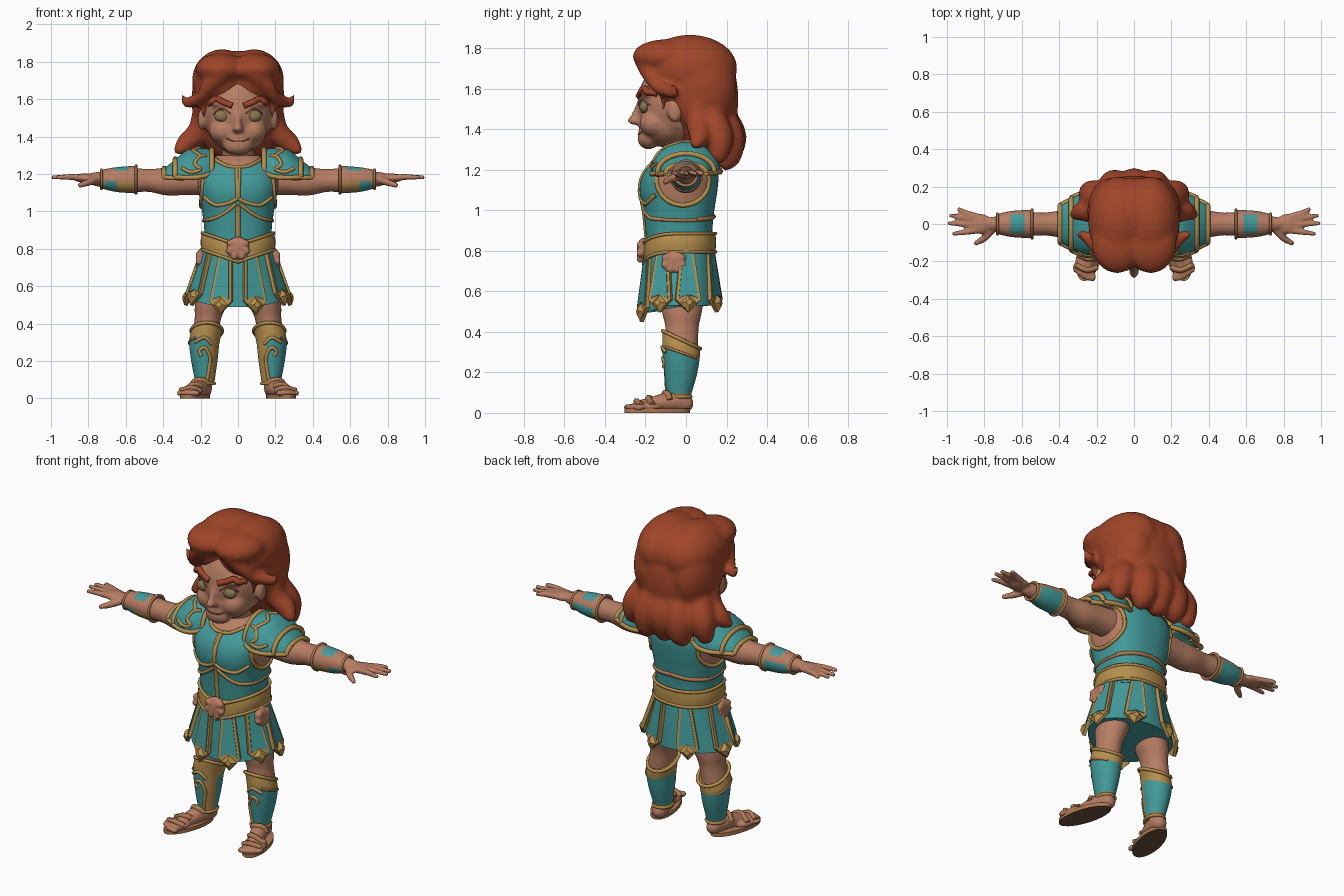
import bpy, bmesh, math
from mathutils import Vector as V, Matrix, Euler
from mathutils.bvhtree import BVHTree

if old := bpy.data.objects.get("Cube"):
    bpy.data.objects.remove(old)

def material(name, *rgb):
    m = bpy.data.materials.new(name)
    m.use_nodes = True
    m.diffuse_color = (*rgb, 1)
    m.node_tree.nodes["Principled BSDF"].inputs["Base Color"].default_value = (*rgb, 1)
    return m

SKIN, TEAL = material("skin", .47, .205, .125), material("teal armour", .055, .32, .32)
GOLD, COPPER = material("gold trim", .47, .275, .075), material("copper trim", .42, .19, .08)
HAIR, EYE = material("red hair", .355, .06, .022), material("olive eyes", .25, .185, .08)
LINE, SOLE = material("dark skin line", .26, .1, .055), material("brown sole", .16, .085, .05)

def link(name, data, mats):
    for m in mats:
        data.materials.append(m)
    obj = bpy.data.objects.new(name, data)
    bpy.context.collection.objects.link(obj)
    return obj

def finish(name, bm, mats, rule=None, mirror=False, thick=0):
    bmesh.ops.recalc_face_normals(bm, faces=bm.faces)
    bm.normal_update()
    for f in bm.faces:
        f.smooth = True
        f.material_index = rule(f.calc_center_median(), f.normal) if rule else 0
    me = bpy.data.meshes.new(name)
    bm.to_mesh(me)
    me.set_sharp_from_angle(angle=math.radians(40))
    obj = link(name, me, mats)
    if thick:
        obj.modifiers.new("thickness", 'SOLIDIFY').thickness = thick
    if mirror:
        obj.modifiers.new("mirror", 'MIRROR').use_mirror_merge = False
    return obj

def spline(pts, n=6):
    p = [V(q) for q in pts]
    p = [2 * p[0] - p[1]] + p + [2 * p[-1] - p[-2]]
    out = []
    for a, b, c, d in zip(p, p[1:], p[2:], p[3:]):
        for t in [k / n for k in range(n)]:
            out.append(b + .5 * t * ((c - a) + t * ((2*a - 5*b + 4*c - d) + t * (3 * (b - c) + d - a))))
    return out + [p[-2]]

def loft(axis, rings, power=1, seg=48, bend=lambda p: p):
    """Rings are centre x, y, z and two radii, smoothed along their length."""
    rows = []
    for x, y, z, ra, rb in spline(rings, 8):
        rows.append([])
        for a in [math.tau * k / seg for k in range(seg)]:
            u, w = [r * math.copysign(abs(t) ** power, t) for r, t in ((ra, math.cos(a)), (rb, math.sin(a)))]
            rows[-1].append(bend(V((x + u, y + w, z)) if axis == 'z' else V((x, y + u, z + w))))
    return rows

def grid(name, rows, mats, rule=None, closed=True, **kw):
    bm = bmesh.new()
    vs = [[bm.verts.new(p) for p in row] for row in rows]
    for a, b in zip(vs, vs[1:]):
        for i in range(0 if closed else 1, len(a)):
            bm.faces.new((a[i - 1], a[i], b[i], b[i - 1]))
    for cap in (vs[0], vs[-1]) if closed else ():
        bm.faces.new(cap)
    return finish(name, bm, mats, rule, **kw)

def tube(name, paths, r, mat, cyclic=False, sides=(1, -1)):
    cu = bpy.data.curves.new(name, 'CURVE')
    cu.dimensions, cu.bevel_depth, cu.bevel_resolution, cu.use_fill_caps = '3D', r, 1, True
    for path, s in [(p, s) for p in paths for s in sides]:
        sp = cu.splines.new('POLY')
        sp.points.add(len(path) - 1)
        for q, p in zip(sp.points, path):
            q.co = (s * p[0], p[1], p[2], 1)
        sp.use_cyclic_u = cyclic
    link(name, cu, [mat])

CAST = {'front': lambda u, w: ((u, -2, w), (0, 1, 0)), 'back': lambda u, w: ((u, 2, w), (0, -1, 0)),
        'side': lambda u, w: ((2, u, w), (-1, 0, 0)), 'top': lambda u, w: ((u, w, 2), (0, 0, -1))}

def trim(name, target, view, lines, r=.01, mat=GOLD):
    """Lay raised lines on a surface by projecting them from one side."""
    bpy.context.view_layer.update()
    tree = BVHTree.FromObject(target, bpy.context.evaluated_depsgraph_get())
    paths = [[h for h in (tree.ray_cast(*CAST[view](*p))[0] for p in spline(line)) if h] for line in lines]
    tube(name, [p for p in paths if len(p) > 1], r, mat)

def sculpt(name, mat, balls, limbs=(), voxel=.011, relax=3):
    """Fuse balls and tapered limbs into one smooth skin; parts off centre are mirrored."""
    bm = bmesh.new()
    parts = balls + [(p[:3], (p[3],) * 3) for path in limbs for p in spline(path)]
    for (x, y, z), r in parts:
        for s in ((1, -1) if x else (1,)):
            bmesh.ops.create_icosphere(bm, subdivisions=3, radius=1, matrix=Matrix.LocRotScale(V((s * x, y, z)), None, V(r)))
    obj = finish(name, bm, [mat])
    m = obj.modifiers.new("fuse", 'REMESH')
    m.mode, m.voxel_size, m.use_smooth_shade = 'VOXEL', voxel, True
    m = obj.modifiers.new("relax", 'SMOOTH')
    m.factor, m.iterations = .5, relax
    return obj

# Head and face
head = sculpt("head", SKIN, [
    ((0, -.04, 1.53), (.187, .2, .22)), ((0, -.1, 1.43), (.155, .13, .12)), ((0, -.185, 1.355), (.08, .055, .055)),
    ((.08, -.15, 1.43), (.075, .08, .07)), ((0, -.25, 1.443), (.028, .04, .024)), ((0, -.205, 1.39), (.06, .03, .035)),
    ((.08, -.185, 1.58), (.07, .04, .03)), ((.195, -.055, 1.49), (.02, .038, .06))],
    [[(0, -.222, 1.54, .018), (0, -.26, 1.45, .018)], [(0, 0, 1.22, .09), (0, -.02, 1.4, .085)]], relax=6)
sculpt("eyes", EYE, [((.085, -.204, 1.51), (.043, .026, .033))], voxel=.006)
trim("eyebrows", head, 'front', [[(.03, 1.565), (.07, 1.58), (.115, 1.6), (.155, 1.575)]], .018, HAIR)
trim("eyelids", head, 'front', [[(.04, 1.522), (.085, 1.55), (.13, 1.52)]], .005, LINE)
trim("mouth", head, 'front', [[(0, 1.376), (.035, 1.378), (.062, 1.39)]], .0035, LINE)
# Hair with parted fringe, sideburns and wavy ends
sculpt("hair", HAIR, [((.085, .02, 1.7), (.162, .235, .168)), ((.12, .07, 1.6), (.13, .18, .22)),
                      ((.09, -.1, 1.76), (.14, .165, .085)), ((0, .09, 1.55), (.24, .17, .3)), ((0, .05, 1.7), (.2, .2, .16))],
       [[(.1, -.19, 1.73, .06), (.16, -.175, 1.665, .04), (.195, -.14, 1.61, .032), (.235, -.085, 1.59, .034),
         (.275, -.06, 1.58, .025), (.295, -.06, 1.615, .012)],
        [(.178, -.115, 1.62, .02), (.187, -.115, 1.56, .016), (.182, -.11, 1.5, .01)],
        [(.18, .05, 1.55, .06), (.21, .06, 1.43, .06), (.27, .07, 1.37, .055), (.315, .05, 1.33, .03)],
        [(.17, .12, 1.45, .08), (.22, .16, 1.36, .075), (.24, .16, 1.28, .05)],
        [(.06, .15, 1.45, .1), (.1, .2, 1.36, .09), (.11, .21, 1.28, .068), (.12, .2, 1.235, .04)],
        [(0, .15, 1.45, .1), (0, .21, 1.36, .09), (0, .2, 1.26, .06)]], .013, 8)
# Cuirass with open neck and arm holes
def torso_rule(c, n):
    neck = c.z > 1.235 + 2.5 * c.x ** 2 + .03 * (c.y > 0)
    return neck or abs(c.x) > .12 and math.hypot((c.y + .015) / .13, (c.z - 1.15) / .125) < 1
torso = grid("cuirass", loft('z', [
    (0, -.03, .78, .18, .16), (0, -.035, .9, .18, .165), (0, -.035, 1, .192, .175), (0, -.037, 1.1, .21, .192),
    (0, -.025, 1.18, .216, .185), (0, -.005, 1.25, .185, .145), (0, 0, 1.3, .11, .09)], .82, 72), [TEAL, SKIN], torso_rule)
trim("chest_trim", torso, 'front', [[(0, 1.235), (.06, 1.244), (.12, 1.275), (.15, 1.29)], [(.006, 1.23), (.002, 1.07)],
                                    [(0, 1.07), (.05, 1.045), (.12, 1.035), (.18, 1.075)]], .011)
trim("waist_trim", torso, 'front', [[(.01, 1.04), (.06, 1), (.12, .965), (.172, .955)], [(.003, 1.03), (.003, .84)]])
trim("side_line", torso, 'side', [[(-.15, .955), (0, .95), (.1, .955)]], .009, COPPER)
trim("back_line", torso, 'back', [[(0, .97), (.1, .962), (.17, .955)]], .012, COPPER)
circle = [k * math.tau / 16 for k in range(17)]
trim("arm_hole_trim", torso, 'side', [[(.13 * math.cos(a) - .015, 1.15 + .125 * math.sin(a)) for a in circle]], .012)
# Belt dipping to a shell buckle, with hip ornaments
rows = loft('z', [(0, -.032, .795, .197, .178), (0, -.032, .84, .2, .18), (0, -.032, .885, .192, .178)], .9,
            bend=lambda p: p - V((0, 0, .065 * max(0, 1 - abs(p.x) / .19) * (p.y < 0))))
grid("belt", rows, [GOLD])
tube("belt_edges", [rows[0], rows[-1]], .009, GOLD, True, (1,))
fan = [math.radians(a) for a in (-120, -70, -25, 25, 70, 120)]
sculpt("buckle", SKIN, [((0, -.212, .805), (.06, .03, .06))],
       [[(0, -.22, .82, .02), (.048 * math.sin(a), -.225, .805 - .05 * math.cos(a), .019)] for a in fan], .007, 2)
sculpt("hip_ornaments", SKIN, [((.19, -.06, .75), (.035, .055, .055))],
       [[(.2, -.06, .77, .02), (.207, -.06 + .045 * math.sin(a), .745 - .04 * math.cos(a), .021)] for a in fan], .008, 2)
# Skirt, lower in front, and its pointed strips
grid("skirt", loft('z', [(0, -.03, .82, .18, .16), (0, -.03, .68, .215, .175), (0, -.03, .53, .262, .185)],
                   bend=lambda p: p + V((0, 0, .25 * min(0, p.y + .1) * (.82 - p.z) / .2))), [TEAL])
borders, panels, bosses = bmesh.new(), bmesh.new(), bmesh.new()
def plate(bm, frame, outline, low, high):
    back, front = [[bm.verts.new(frame @ V((u, w, h))) for u, w in outline] for h in (low, high)]
    for face in [back, front] + [(back[i], back[i - 1], front[i - 1], front[i]) for i in range(len(back))]:
        bm.faces.new(face)
for deg, s in [(d, s) for d in (20, 60, 102, 155) for s in (1, -1)]:
    a = s * math.radians(deg)
    top = V((.187 * math.sin(a), -.03 - .166 * math.cos(a), .8))
    end = V((.28 * math.sin(a), -.03 - .2 * math.cos(a), .475 if deg == 20 else .52))
    down, side = (end - top).normalized(), V((math.cos(a), math.sin(a), 0))
    frame = Matrix((side, down, down.cross(side))).transposed().to_4x4()
    frame.translation = top
    size = (end - top).length
    plate(borders, frame, [(-.034, 0), (.034, 0), (.064, size * .86), (0, size * 1.08), (-.064, size * .86)], -.012, .008)
    plate(panels, frame, [(-.019, 0), (.019, 0), (.048, size * .84), (0, size * .78), (-.048, size * .84)], 0, .012)
    bmesh.ops.create_cone(bosses, segments=4, cap_ends=True, radius1=.047, radius2=.018, depth=.022,
                          matrix=frame @ Matrix.Translation((0, size * .93, .016)))
for name, bm, mat in (("borders", borders, GOLD), ("panels", panels, TEAL), ("bosses", bosses, GOLD)):
    finish("skirt_strip_" + name, bm, [mat])
# Legs and greaves
grid("legs", loft('z', [(.11, -.02, .64, .1, .12), (.145, -.02, .5, .085, .098), (.162, -.02, .42, .07, .082),
                        (.18, -.025, .3, .071, .082), (.18, -.028, .2, .06, .07), (.176, -.035, .08, .042, .05)]),
     [SKIN], mirror=True)
def greave_rule(c, n):
    return c.z > .3 - .36 * (c.y + .03) or c.z < .1 or (n.y < -.2 and n.x < -.4)
rows = loft('z', [(.167, -.022, .365, .083, .093), (.18, -.025, .3, .081, .092), (.18, -.028, .2, .07, .081),
                  (.177, -.035, .08, .05, .058)],
            bend=lambda p: p - V((0, 0, .48 * (p.y + .03) * max(0, p.z - .1) / .27)))
greaves = grid("greaves", rows, [TEAL, GOLD], greave_rule, mirror=True)
tube("greave_edges", [rows[0], rows[-1]], .01, GOLD, True)
trim("greave_band", greaves, 'side', [[(-.1, .325), (-.03, .3), (.05, .271)]], .007, COPPER)
trim("greave_scroll", greaves, 'front', [[(.165, .1), (.155, .16), (.15, .22), (.175, .27), (.205, .255), (.195, .225)],
                                         [(.14, .29), (.18, .325), (.23, .3)]])
# Sandalled feet
toes = [((.222 + .023 * k, -.282 + .003 * k * k, .028), (.019 - .0015 * k, .026, .016)) for k in range(5)]
feet = sculpt("feet", SKIN, toes + [((.252, -.2, .03), (.062, .085, .026))],
              [[(.177, -.03, .14, .042), (.182, -.02, .06, .045)],
               [(.182, -.005, .046, .042), (.2, -.08, .055, .048), (.23, -.17, .04, .038), (.25, -.23, .034, .029)]], .008, 2)
trim("sandal_straps", feet, 'top', [[(.175, -.16), (.235, -.185), (.298, -.165)], [(.19, -.23), (.25, -.245), (.31, -.22)],
                                    [(.152, -.09), (.2, -.105), (.247, -.08)]], .016, COPPER)
sole = bmesh.new()
bmesh.ops.create_cone(sole, segments=32, cap_ends=True, radius1=1, radius2=1, depth=.022, matrix=Matrix.LocRotScale(
    V((.231, -.142, .011)), Euler((0, 0, math.radians(15))), V((.07, .168, 1))))
finish("soles", sole, [SOLE, COPPER], lambda c, n: n.z > -.5, mirror=True)
# Arms, hands and bracers
fingers = [[(.84, y, 1.18, .018), (.9, (y + tip) / 2, 1.184, .0165), (x, tip, 1.182, .012)]
           for y, x, tip in ((.04, .935, .078), (.016, .978, .045), (-.01, .988, .004), (-.034, .962, -.052))]
sculpt("arms_and_hands", SKIN, [((.82, 0, 1.178), (.062, .055, .025))], fingers + [
    [(.16, 0, 1.17, .085), (.28, 0, 1.165, .078), (.37, 0, 1.16, .076), (.47, 0, 1.165, .062), (.58, 0, 1.168, .063),
     (.74, 0, 1.172, .041), (.78, 0, 1.176, .03)],
    [(.76, -.03, 1.17, .022), (.8, -.075, 1.155, .019), (.843, -.102, 1.14, .014)]], .008, 2)
def bracer_rule(c, n):
    if n.z > .3 or (n.y < 0 and n.z > -.2):
        return 0 if n.z > .72 and .58 < c.x < .665 else 2
    return 1 if not .57 < c.x < .708 or (n.y < -.4 and c.x < .65) else 0
rows = loft('x', [(.545, 0, 1.17, .076, .074), (.65, 0, 1.17, .07, .066), (.73, 0, 1.172, .054, .05)])
grid("bracers", rows, [TEAL, GOLD, SKIN], bracer_rule, mirror=True)
tube("bracer_edges", [rows[0], rows[-1]], .008, COPPER, True)
# Layered shoulder guards
def shoulder(name, rings):
    arc = [math.radians(a) for a in range(-4, 185, 8)]
    rows = [[V((x, -ry * math.cos(a), z + rz * math.sin(a))) for a in arc] for x, z, ry, rz in spline(rings)]
    tube(name + "_edges", [rows[0], rows[-1], [r[0] for r in rows], [r[-1] for r in rows]], .014, GOLD)
    return grid(name, rows, [TEAL], closed=False, thick=.012, mirror=True)
upper = shoulder("upper_shoulder_guards", [(.14, 1.21, .14, .122), (.2, 1.195, .168, .143), (.27, 1.19, .165, .138),
                                           (.335, 1.19, .14, .09)])
shoulder("lower_shoulder_guards", [(.29, 1.185, .14, .11), (.35, 1.185, .122, .08), (.395, 1.185, .1, .045)])
trim("front_shoulder_scroll", upper, 'front', [[(.17, 1.3), (.21, 1.29), (.23, 1.25), (.2, 1.225), (.25, 1.21), (.3, 1.23)]])
trim("top_shoulder_scroll", upper, 'top', [[(.2, -.12), (.24, -.06), (.2, 0), (.24, .06), (.2, .12)]])
